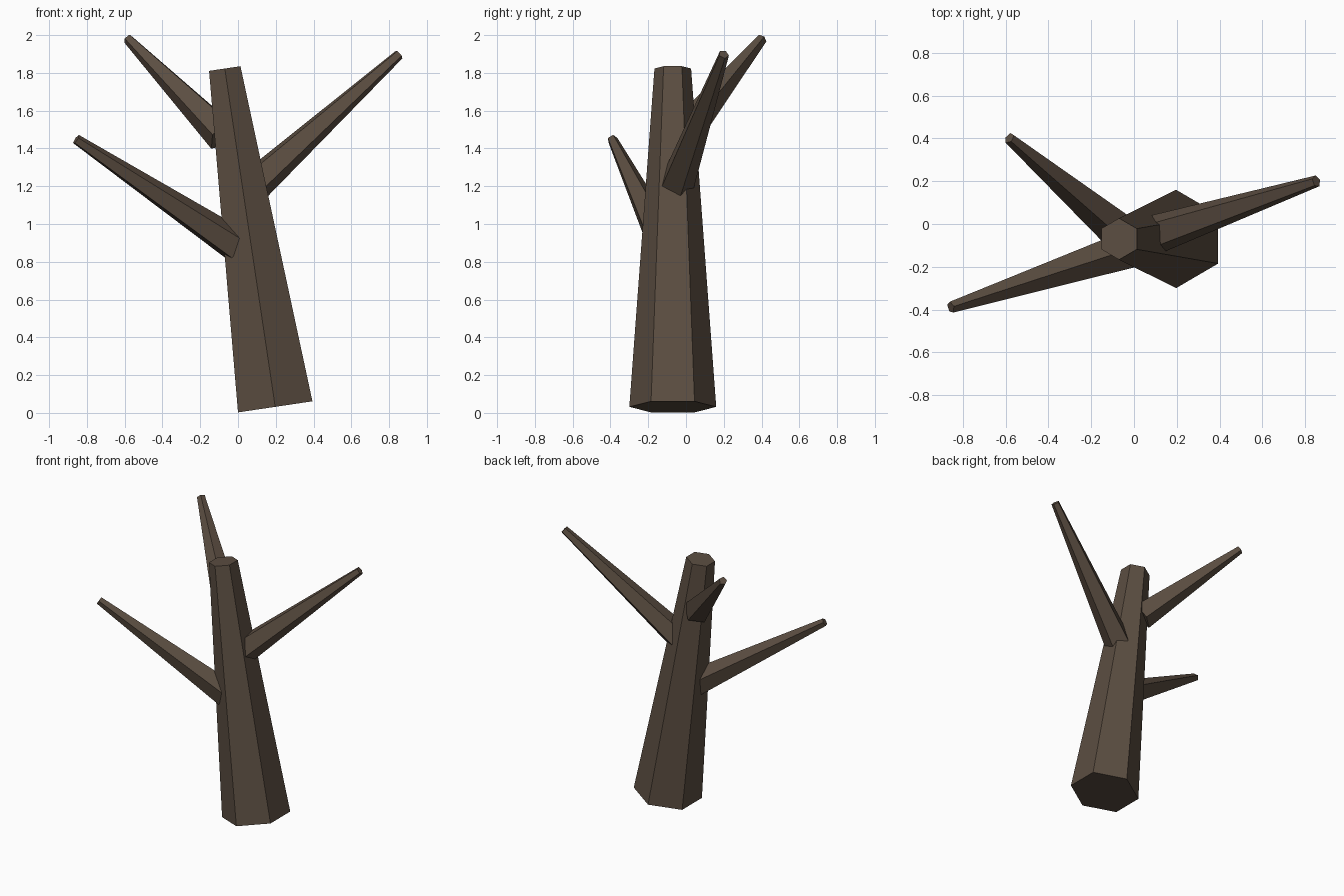
import bpy
from mathutils import Vector

cube = bpy.data.objects.get("Cube")
if cube:
    bpy.data.objects.remove(cube, do_unlink=True)

# Bark colour
bark = bpy.data.materials.new("dark_brown_bark")
bark.use_nodes = True
color = (0.105, 0.075, 0.053, 1)
bark.diffuse_color = color
bark.node_tree.nodes["Principled BSDF"].inputs["Base Color"].default_value = color


def limb(name, start, end, r_start, r_end, sides):
    """Flat-shaded tapered prism running from start to end."""
    a, b = Vector(start), Vector(end)
    axis = b - a
    bpy.ops.mesh.primitive_cone_add(vertices=sides, radius1=r_start,
                                    radius2=r_end, depth=axis.length)
    ob = bpy.context.object
    ob.name = name
    ob.location = (a + b) / 2
    ob.rotation_mode = 'QUATERNION'
    ob.rotation_quaternion = Vector((0, 0, 1)).rotation_difference(axis)
    ob.data.materials.append(bark)
    return ob


# Leaning six-sided trunk
limb("trunk", (0.197, -0.07, 0.032), (-0.07, -0.07, 1.823), 0.23, 0.097, 6)

# Five-sided bare branches
branches = {
    "left_branch": ((0.095, -0.05, 1.215), (0.853, 0.20, 1.898)),
    "right_front_branch": ((-0.01, -0.114, 0.885), (-0.857, -0.39, 1.448)),
    "right_back_branch": ((-0.077, -0.02, 1.468), (-0.583, 0.402, 1.981)),
}
for name, (start, end) in branches.items():
    limb(name, start, end, 0.095, 0.028, 5)
